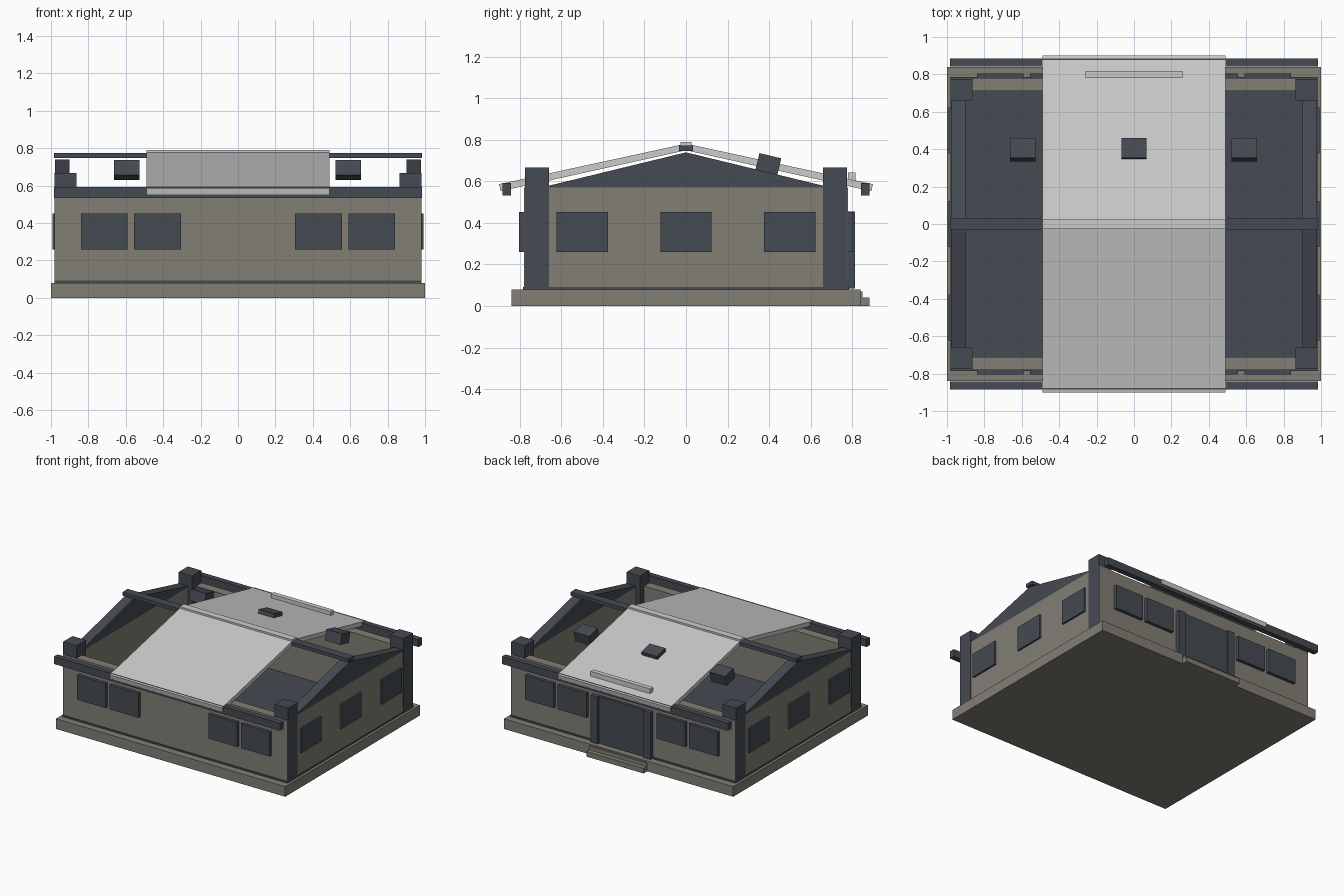
import bpy, math

if "Cube" in bpy.data.objects:
    bpy.data.objects.remove(bpy.data.objects["Cube"])

def material(name, col):
    m = bpy.data.materials.new(name)
    m.diffuse_color = (*col, 1)
    m.use_nodes = True
    m.node_tree.nodes["Principled BSDF"].inputs["Base Color"].default_value = m.diffuse_color
    return m

STONE = material("stone", (0.22, 0.21, 0.175))
DARK = material("slate", (0.06, 0.07, 0.085))
ROOF = None  # plain grey

def mesh(name, verts, faces, mat):
    me = bpy.data.meshes.new(name)
    me.from_pydata(verts, [], faces)
    me.update()
    ob = bpy.data.objects.new(name, me)
    bpy.context.collection.objects.link(ob)
    if mat:
        me.materials.append(mat)
    return ob

def prism(name, profile, x0, x1, mat):
    """Extrude a counter-clockwise (y, z) profile along x."""
    n = len(profile)
    verts = [(x, y, z) for x in (x0, x1) for y, z in profile]
    faces = [tuple(reversed(range(n))), tuple(range(n, 2 * n))]
    faces += [(i, (i + 1) % n, n + (i + 1) % n, n + i) for i in range(n)]
    return mesh(name, verts, faces, mat)

def box(name, x0, x1, y0, y1, z0, z1, mat):
    return prism(name, [(y0, z0), (y1, z0), (y1, z1), (y0, z1)], x0, x1, mat)

def span(s, a, b):
    return (a, b) if s > 0 else (-b, -a)

# Base, entrance steps and floor
box("base", -1, 1, -0.84, 0.84, 0, 0.08, STONE)
box("lower_step", -0.25, 0.25, 0.84, 0.885, 0, 0.04, STONE)
box("upper_step", -0.25, 0.25, 0.84, 0.85, 0.04, 0.07, STONE)
box("floor", -0.98, 0.98, -0.785, 0.785, 0.08, 0.092, DARK)

for s in (-1, 1):
    # Long walls, side walls, gables and gutters
    box("long_wall", -0.978, 0.978, *span(s, 0.71, 0.78), 0.092, 0.57, STONE)
    box("side_wall", *span(s, 0.90, 0.978), -0.71, 0.71, 0.092, 0.57, STONE)
    prism("gable", [(-0.7, 0.57), (0.7, 0.57), (0, 0.74)], *span(s, 0.90, 0.978), DARK)
    box("gutter", -0.985, 0.985, *span(s, 0.842, 0.885), 0.533, 0.592, DARK)
    # Windows on the side walls
    for y in (-0.5, 0, 0.5):
        box("side_window", *span(s, 0.97, 0.992), y - 0.124, y + 0.124, 0.26, 0.452, DARK)
    for t in (-1, 1):
        # Corner pillars and windows on the long walls
        box("corner_pillar", *span(s, 0.863, 0.981), *span(t, 0.66, 0.776), 0.08, 0.668, DARK)
        for a in (0.305, 0.59):
            box("window", *span(s, a, a + 0.25), *span(t, 0.77, 0.805), 0.26, 0.452, DARK)
    # Door posts at the back
    box("door_post", *span(s, 0.20, 0.26), 0.77, 0.815, 0.085, 0.455, DARK)
    # Sloped roof panel
    prof = [(0, 0.75), (0.893, 0.553), (0.9, 0.587), (0, 0.782)]
    if s > 0:
        prism("roof_panel", prof, -0.49, 0.49, ROOF)
    else:
        prism("roof_panel", [(-y, z) for y, z in reversed(prof)], -0.49, 0.49, ROOF)

box("door", -0.20, 0.20, 0.77, 0.80, 0.085, 0.455, DARK)

# Ridge beam and cap
box("ridge_beam", -0.985, 0.985, -0.033, 0.033, 0.747, 0.774, DARK)
box("ridge_cap", -0.49, 0.49, -0.027, 0.027, 0.755, 0.79, ROOF)

# Roof vents tilted with the back slope, and the bar above the entrance
for x in (-0.595, 0, 0.59):
    vent = box("roof_vent", -0.068, 0.068, -0.054, 0.054, -0.041, 0.041, DARK)
    vent.location = (x, 0.397, 0.684)
    vent.rotation_euler.x = -math.radians(13.5)
box("entrance_bar", -0.26, 0.26, 0.78, 0.817, 0.595, 0.643, ROOF)
